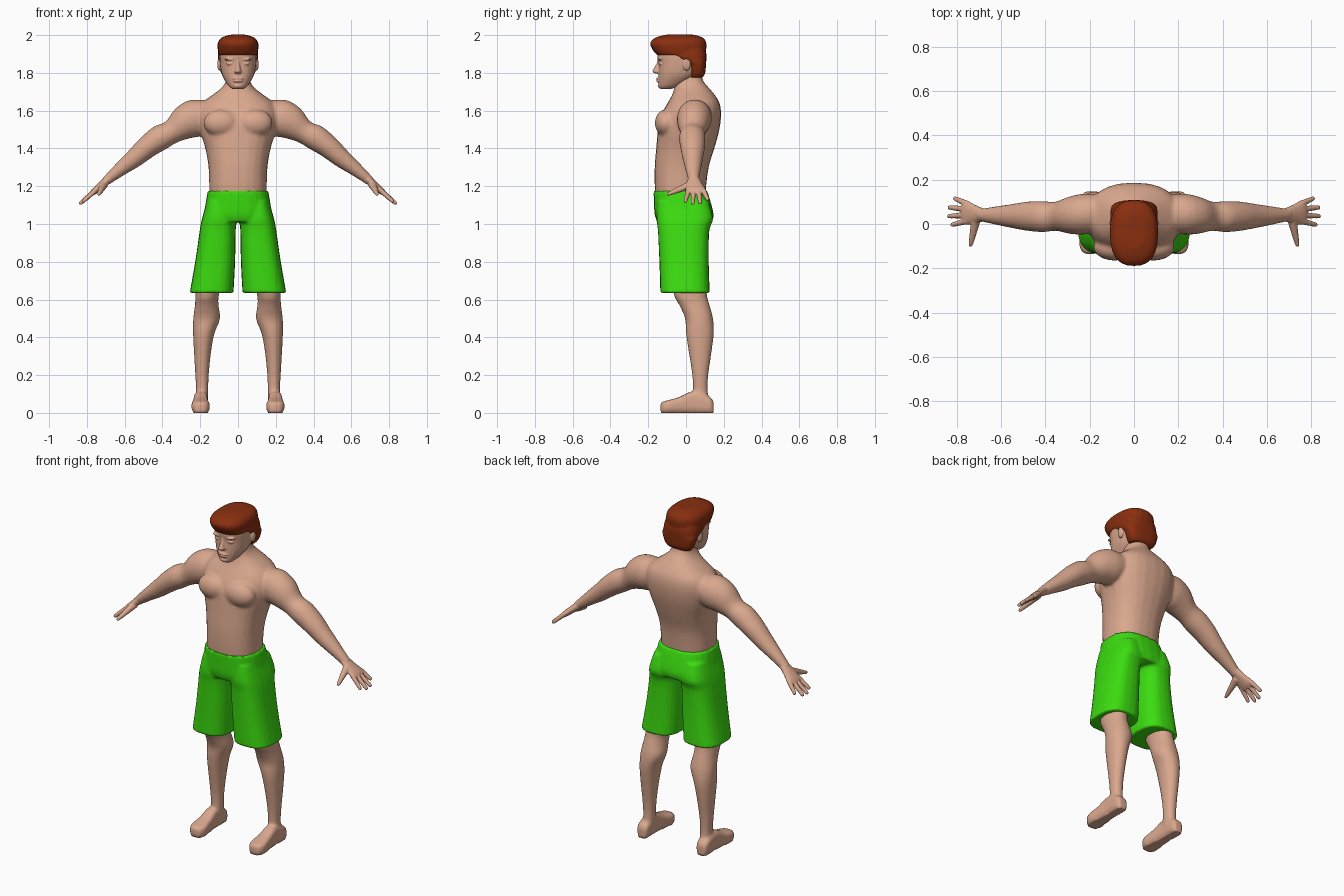
import bpy
import bmesh
import math
from mathutils import Vector as V


def material(name, rgb):
    m = bpy.data.materials.new(name)
    m.diffuse_color = (*rgb, 1)
    return m


SKIN = material("skin", (0.70, 0.39, 0.27))
GREEN = material("green_cloth", (0.045, 0.72, 0.005))
HAIR = material("red_brown_hair", (0.25, 0.028, 0.005))
SIDES = 24


# A ring is (centre, half axis U, half axis W, squareness exponent)
def level(z, x0, x1, y0, y1, e=0.85):
    return (V(((x0 + x1) / 2, (y0 + y1) / 2, z)),
            V(((x1 - x0) / 2, 0, 0)), V((0, (y1 - y0) / 2, 0)), e)


def stack(rows, e=0.85):
    """Centred horizontal rings from (z, half width, front, back)."""
    return [level(z, -w, w, f, b, e) for z, w, f, b in rows]


def limb(rows, e=1.0):
    """Rings across a path in the xz plane from (x, y, z, thickness, depth)."""
    pts = [V((r[0], 0, r[2])) for r in rows]
    rings = []
    for i, (x, y, z, t, d) in enumerate(rows):
        a = (pts[min(i + 1, len(pts) - 1)] - pts[max(i - 1, 0)]).normalized()
        rings.append((V((x, y, z)), V((-a.z, 0, a.x)) * t, V((0, d, 0)), e))
    return rings


def ellipsoid(c, r):
    rings = []
    for i in range(9):
        a = math.radians(-86 + 172 * i / 8)
        rings.append((V((c[0], c[1], c[2] + r[2] * math.sin(a))),
                      V((r[0] * math.cos(a), 0, 0)), V((0, r[1] * math.cos(a), 0)), 1))
    return rings


def finger(a, b, r0, r1):
    """Tapered round digit from a to b with a rounded tip."""
    a, b = V(a), V(b)
    d = (b - a).normalized()
    u = d.cross(V((0.6, 0, 0.8))).normalized()
    w = d.cross(u)
    tip = [(0, r0), (0.5, (r0 + r1) / 2), (0.9, r1), (0.98, r1 * 0.65), (1, r1 * 0.25)]
    return [(a.lerp(b, t), u * r, w * r, 1) for t, r in tip]


def both(rings):
    """The part and its mirror image."""
    flip = [tuple(V((-p.x, p.y, p.z)) for p in r[:3]) + (r[3],) for r in rings]
    return [rings, flip]


def spline(p, q, r, s, t):
    return 0.5 * (2 * q + (r - p) * t + (2 * p - 5 * q + 4 * r - s) * t * t
                  + (3 * q - p - 3 * r + s) * t ** 3)


def add_loft(bm, rings, steps=3):
    n = len(rings) - 1
    dense = []
    for i in range(n):
        k = [rings[max(0, min(n, i + j))] for j in (-1, 0, 1, 2)]
        for s in range(steps):
            dense.append([spline(*(q[c] for q in k), s / steps) for c in range(4)])
    dense.append(rings[n])
    loops = []
    for c, u, w, e in dense:
        loop = []
        for j in range(SIDES):
            a = 2 * math.pi * j / SIDES
            co, si = math.cos(a), math.sin(a)
            loop.append(bm.verts.new(c + u * math.copysign(abs(co) ** e, co)
                                     + w * math.copysign(abs(si) ** e, si)))
        loops.append(loop)
    for p, q in zip(loops, loops[1:]):
        for j in range(SIDES):
            k = (j + 1) % SIDES
            bm.faces.new((p[j], p[k], q[k], q[j]))
    bm.faces.new(loops[0])
    bm.faces.new(loops[-1])


def build(name, mat, lofts, voxel, smooth=5, angle=50):
    """Fuse overlapping lofts into one smooth skin."""
    bm = bmesh.new()
    for rings in lofts:
        add_loft(bm, rings)
    bmesh.ops.recalc_face_normals(bm, faces=bm.faces)
    me = bpy.data.meshes.new(name)
    bm.to_mesh(me)
    bm.free()
    ob = bpy.data.objects.new(name, me)
    bpy.context.collection.objects.link(ob)
    fuse = ob.modifiers.new("fuse", 'REMESH')
    fuse.mode = 'VOXEL'
    fuse.voxel_size = voxel
    soft = ob.modifiers.new("soften", 'SMOOTH')
    soft.factor = 0.5
    soft.iterations = smooth
    bpy.ops.object.select_all(action='DESELECT')
    ob.select_set(True)
    bpy.context.view_layer.objects.active = ob
    bpy.ops.object.convert(target='MESH')
    ob.data.materials.clear()
    ob.data.materials.append(mat)
    bpy.ops.object.shade_smooth_by_angle(angle=math.radians(angle))
    return ob


# Torso with neck, chest muscles and arms
torso = stack([(1.10, .148, -.155, .10), (1.18, .152, -.165, .105), (1.30, .156, -.166, .12),
               (1.40, .173, -.158, .15), (1.47, .195, -.152, .17), (1.53, .208, -.145, .182),
               (1.59, .21, -.125, .186), (1.64, .19, -.098, .178), (1.68, .14, -.075, .155),
               (1.72, .088, -.062, .122), (1.76, .063, -.058, .09), (1.82, .058, -.05, .08)])
arm = limb([(.12, .05, 1.58, .07, .08), (.22, .045, 1.562, .10, .092), (.285, .04, 1.535, .09, .085),
            (.35, .035, 1.488, .063, .066), (.41, .033, 1.458, .068, .07), (.48, .035, 1.408, .06, .066),
            (.55, .036, 1.347, .05, .054), (.62, .038, 1.292, .038, .042), (.68, .04, 1.243, .028, .031),
            (.705, .042, 1.222, .024, .031)])
chest = ellipsoid((.088, -.105, 1.535), (.095, .06, .072))
build("torso_and_arms", SKIN, [torso] + both(arm) + both(chest), 0.009, 6)

# Hands
palm = limb([(.675, .04, 1.247, .024, .028), (.72, .045, 1.208, .02, .043),
             (.755, .052, 1.178, .018, .056), (.772, .053, 1.163, .014, .054)])
digits = [finger((.755, .092, 1.178), (.812, .117, 1.125), .014, .010),
          finger((.76, .067, 1.174), (.838, .075, 1.107), .014, .010),
          finger((.76, .040, 1.174), (.84, .035, 1.105), .014, .010),
          finger((.755, .013, 1.178), (.825, -.005, 1.115), .014, .010),
          finger((.71, .03, 1.21), (.738, -.102, 1.155), .022, .010)]
hand = both(palm)
for d in digits:
    hand += both(d)
build("hands", SKIN, hand, 0.0045, 2)

# Lower legs and feet
leg = [level(*r, 0.95) for r in
       [(.78, .06, .215, -.08, .10), (.63, .10, .225, -.065, .11), (.57, .103, .228, -.035, .125),
        (.50, .095, .237, -.005, .143), (.42, .125, .238, 0, .147), (.32, .143, .233, .015, .135),
        (.20, .155, .226, .033, .118), (.11, .158, .222, .036, .115), (.05, .16, .23, .02, .13)]]
foot = [(V((.198, y, top / 2)), V((w, 0, 0)), V((0, 0, top / 2)), 0.6) for y, w, top in
        [(.146, .022, .055), (.125, .036, .085), (.04, .036, .115), (-.03, .042, .086),
         (-.09, .049, .068), (-.122, .038, .06), (-.135, .02, .05)]]
legs = build("legs_and_feet", SKIN, both(leg) + both(foot), 0.008, 5)
for v in legs.data.vertices:  # flat soles
    if v.co.z < 0.008:
        v.co.z = 0

# Shorts: hip section and two flared legs
hips = stack([(1.176, .16, -.172, .112), (1.12, .17, -.17, .13), (1.05, .181, -.166, .146),
              (1.01, .185, -.152, .138)], 0.8)
short_leg = [level(*r, 0.75) for r in
             [(1.12, .02, .165, -.15, .12), (1.03, .008, .19, -.157, .144),
              (.97, .012, .202, -.149, .124), (.85, .014, .219, -.143, .12),
              (.74, .018, .237, -.139, .122), (.635, .024, .256, -.136, .126)]]
build("shorts", GREEN, [hips] + both(short_leg), 0.008, 3)

# Head with nose, brows, eyes, lips and ears
skull = stack([(1.715, .03, -.135, -.08), (1.73, .05, -.143, -.03), (1.765, .073, -.146, .03),
               (1.80, .088, -.146, .07), (1.85, .096, -.146, .085), (1.90, .097, -.152, .085),
               (1.95, .085, -.13, .08), (1.98, .05, -.08, .05)])
nose = [level(z, -w, w, f, -.12, 1) for z, w, f in
        [(1.875, .008, -.15), (1.85, .010, -.156), (1.82, .015, -.173),
         (1.807, .020, -.178), (1.797, .014, -.165)]]
face = [skull, nose]
face += both(ellipsoid((.042, -.137, 1.872), (.03, .014, .007)))
face += both(ellipsoid((.042, -.133, 1.849), (.02, .012, .009)))
face += [ellipsoid((0, -.146, 1.770), (.030, .012, .006)),
         ellipsoid((0, -.145, 1.757), (.026, .013, .007)),
         ellipsoid((0, -.135, 1.732), (.025, .014, .014))]
face += both(ellipsoid((.098, .004, 1.845), (.012, .021, .034)))
build("head", SKIN, face, 0.004, 3)

# Hair: swept top with fringe, and back of the head
crown = stack([(1.893, .10, -.152, .10), (1.915, .106, -.172, .106), (1.955, .108, -.19, .108),
               (1.985, .09, -.165, .092), (2.002, .045, -.11, .045)], 0.8)
nape = stack([(1.775, .072, .018, .088), (1.80, .090, .018, .102), (1.85, .106, .01, .106),
              (1.872, .107, -.05, .108), (1.90, .107, -.09, .108), (1.93, .10, -.09, .10)], 0.7)
build("hair", HAIR, [crown, nape], 0.006, 4)
